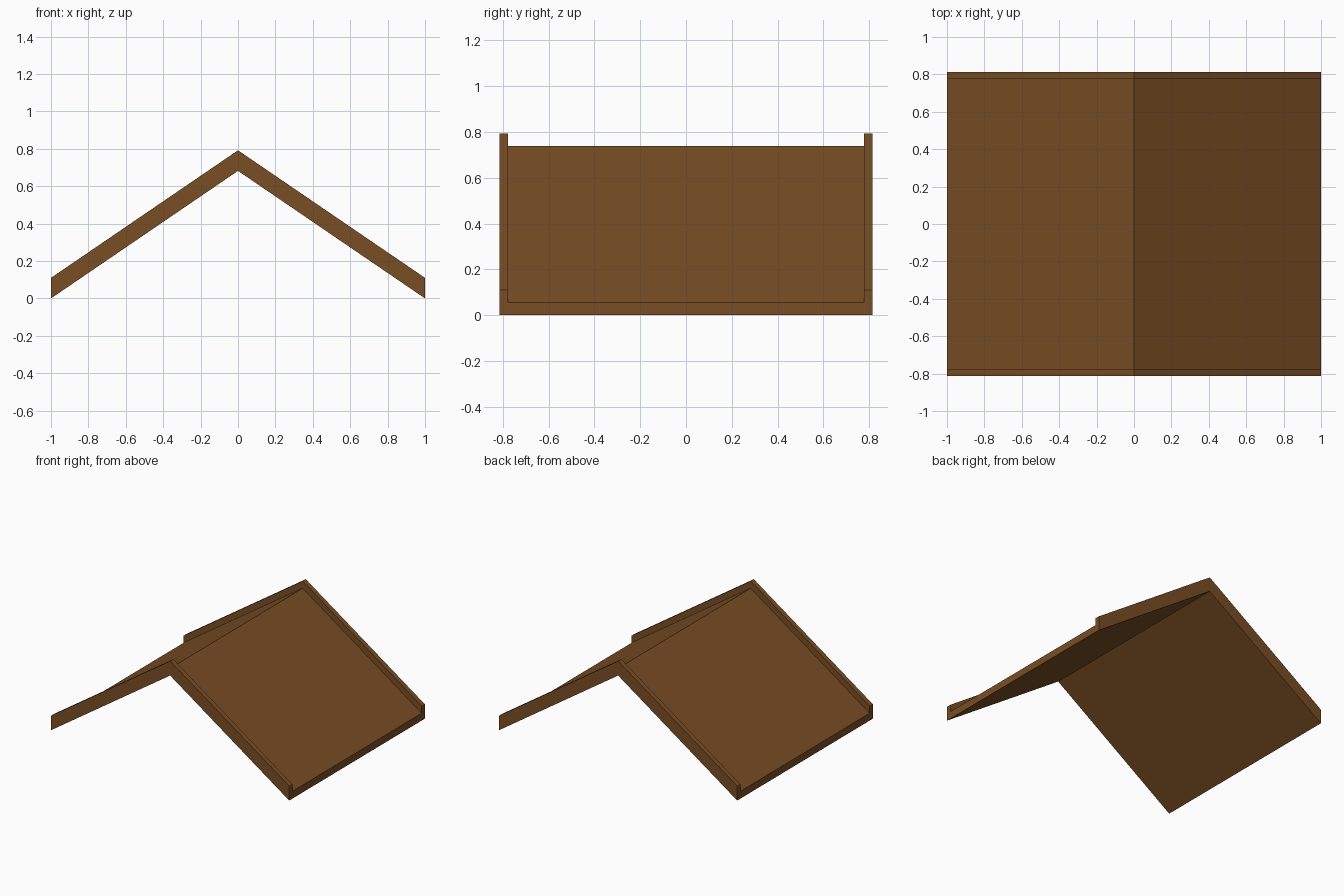
import bpy, bmesh

if "Cube" in bpy.data.objects:
    bpy.data.objects.remove(bpy.data.objects["Cube"])

HALF_W, RISE = 1.0, 0.682      # half span and ridge rise of the underside
OUTER, INNER = 0.814, 0.776    # outer and inner faces of the end rims

brown = bpy.data.materials.new("brown wood")
brown.diffuse_color = (0.19, 0.077, 0.018, 1)
brown.use_nodes = True
brown.node_tree.nodes["Principled BSDF"].inputs["Base Color"].default_value = brown.diffuse_color


def chevron(name, y0, y1, thick):
    """Inverted V profile with vertical thickness, extruded along y."""
    profile = [(-HALF_W, 0), (0, RISE), (HALF_W, 0),
               (HALF_W, thick), (0, RISE + thick), (-HALF_W, thick)]
    bm = bmesh.new()
    # left and right halves of the profile as quads sharing the ridge
    v = [bm.verts.new((x, y0, z)) for x, z in profile]
    faces = [bm.faces.new((v[0], v[1], v[4], v[5])),
             bm.faces.new((v[1], v[2], v[3], v[4]))]
    ext = bmesh.ops.extrude_face_region(bm, geom=faces, use_keep_orig=True)
    moved = [g for g in ext["geom"] if isinstance(g, bmesh.types.BMVert)]
    bmesh.ops.translate(bm, verts=moved, vec=(0, y1 - y0, 0))
    bmesh.ops.recalc_face_normals(bm, faces=bm.faces)
    mesh = bpy.data.meshes.new(name)
    bm.to_mesh(mesh)
    bm.free()
    mesh.materials.append(brown)
    obj = bpy.data.objects.new(name, mesh)
    bpy.context.collection.objects.link(obj)
    return obj


# thin sloping roof panels between the rims
chevron("roof_panels", -INNER, INNER, 0.056)
# raised rims at both gable ends
chevron("front_rim", -OUTER, -INNER, 0.11)
chevron("back_rim", INNER, OUTER, 0.11)
